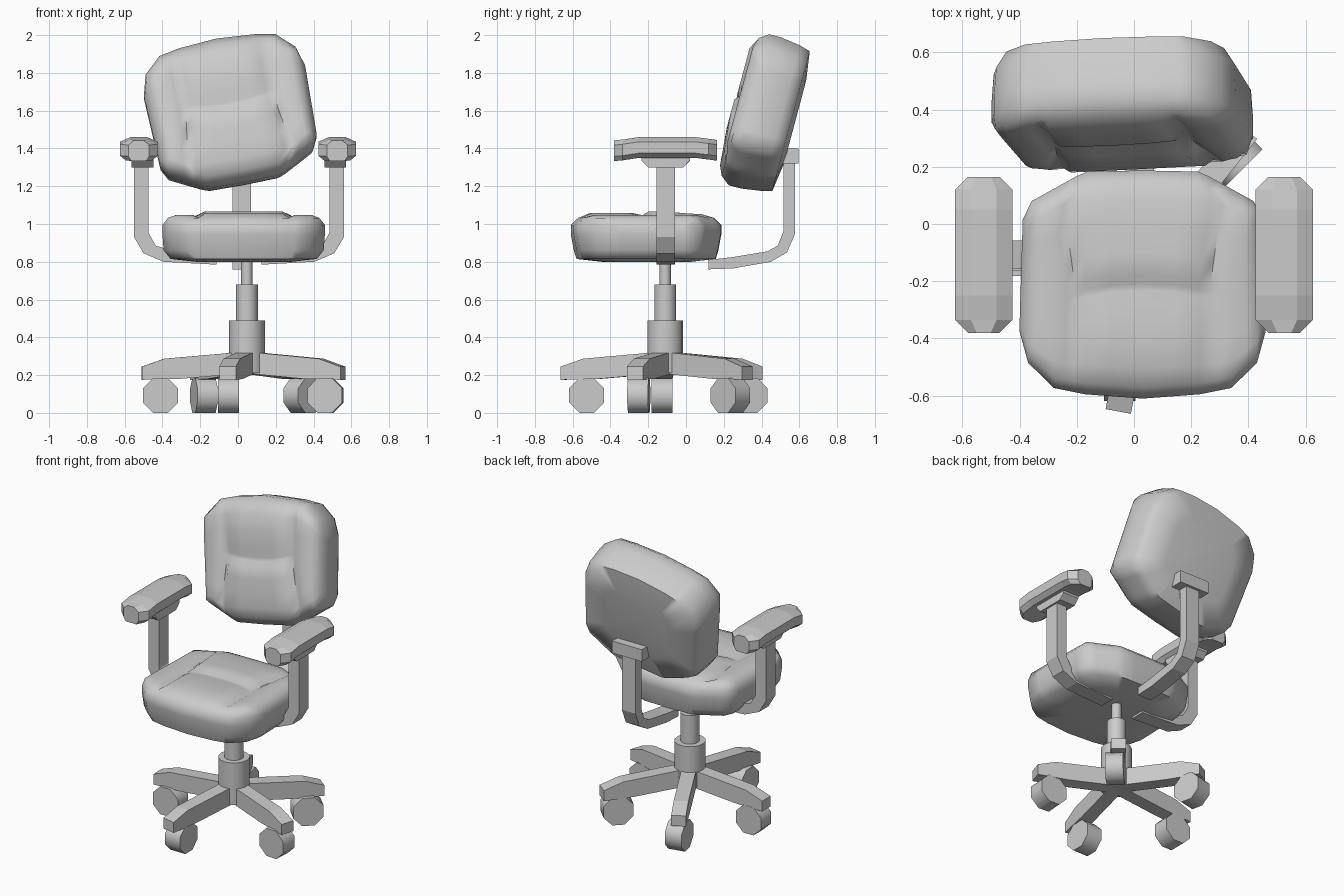
import bpy, bmesh
from math import radians, atan2, hypot, pi
from mathutils import Matrix, Vector

if "Cube" in bpy.data.objects:
    bpy.data.objects.remove(bpy.data.objects["Cube"])


def finish(name, bm, mat=Matrix(), smooth=None):
    bmesh.ops.recalc_face_normals(bm, faces=bm.faces)
    me = bpy.data.meshes.new(name)
    bm.to_mesh(me)
    bm.free()
    if smooth:
        me.shade_smooth()
        me.set_sharp_from_angle(angle=radians(smooth))
    ob = bpy.data.objects.new(name, me)
    ob.matrix_world = mat
    bpy.context.collection.objects.link(ob)
    return ob


def loft(name, sections, mat=Matrix(), smooth=None):
    """Skin equal-length closed sections and cap both ends."""
    bm = bmesh.new()
    rings = [[bm.verts.new(p) for p in s] for s in sections]
    n = len(rings[0])
    for a, b in zip(rings, rings[1:]):
        for i in range(n):
            j = (i + 1) % n
            bm.faces.new((a[i], a[j], b[j], b[i]))
    bm.faces.new(rings[0])
    bm.faces.new(rings[-1])
    return finish(name, bm, mat, smooth)


def prism(name, prof, width, mat=Matrix()):
    """Side profile in local x/z, extruded along local y."""
    return loft(name, [[(x, s * width / 2, z) for x, z in prof] for s in (-1, 1)], mat)


def cylinder(name, r, depth, n, mat, smooth=None):
    bm = bmesh.new()
    bmesh.ops.create_cone(bm, cap_ends=True, segments=n, radius1=r, radius2=r, depth=depth)
    return finish(name, bm, mat, smooth)


def box(name, x, y, z):
    return prism(name, [(x[0], z[0]), (x[1], z[0]), (x[1], z[1]), (x[0], z[1])],
                 y[1] - y[0], Matrix.Translation((0, (y[0] + y[1]) / 2, 0)))


def interp(x, pts):
    for (x0, y0), (x1, y1) in zip(pts, pts[1:]):
        if x <= x1:
            return y0 + (y1 - y0) * (x - x0) / (x1 - x0)
    return pts[-1][1]


# Upholstered cushion: panelled top grid, rounded side rings, flat underside
def cushion(name, mat):
    half = [.43, .40, .36, .31, .27, .24, .20, .11]
    xs = [-h for h in half] + [0] + half[::-1]
    vs = [0, .05, .13, .25, .36, .43, .46, .50, .6, .75, .87, .95, 1]
    front = [(0, -.405), (.2, -.39), (.31, -.368), (.41, -.27), (.43, -.17)]
    back = [(0, .392), (.21, .388), (.40, .285), (.43, .22)]
    warp = [(0, 0), (.11, .02), (.20, .045), (.27, .05), (.31, .035), (.36, .015), (.40, 0)]
    nx, nv = len(xs), len(vs)
    bm = bmesh.new()
    grid = []
    for i, x in enumerate(xs):
        a, col = abs(x), []
        y0, y1 = interp(a, front), interp(a, back)
        for j, v in enumerate(vs):
            y = y0 + (y1 - y0) * v
            edge = min(i, nx - 1 - i, j, nv - 1 - j)
            px = x * (1 - .07 * max(0, y + .15))
            if edge > 1:                           # centre panel widens to the rear
                px += (1 if x > 0 else -1) * interp(a, warp) * max(0, y) / .3
            if .3 < v < .7 and a < .24:            # bowed seam between the pads
                y += .035 * (1 - (a / .22) ** 2)
            if edge == 0:
                z = .07
            elif edge == 1:
                z = .108
            else:
                z = .122
                if a < .22:
                    z += .018 - .05 * max(0, v - .6) if v > .48 else .012 * (v < .4)
                elif a < .255:
                    z -= .014
            col.append(bm.verts.new((px, y, z)))
        grid.append(col)
    for i in range(nx - 1):
        for j in range(nv - 1):
            bm.faces.new((grid[i][j], grid[i + 1][j], grid[i + 1][j + 1], grid[i][j + 1]))
    rim = ([grid[i][0] for i in range(nx)] + [grid[-1][j] for j in range(1, nv)]
           + [grid[i][-1] for i in range(nx - 2, -1, -1)] + [grid[0][j] for j in range(nv - 2, 0, -1)])
    prev, n = rim, len(rim)
    for sx, sy, z in ((1, 1, .02), (.985, .96, -.065), (.90, .925, -.11), (.55, .55, -.127)):
        ring = [bm.verts.new((p.co.x * sx, p.co.y * sy, z)) for p in rim]
        for k in range(n):
            m = (k + 1) % n
            bm.faces.new((prev[k], prev[m], ring[m], ring[k]))
        prev = ring
    bm.faces.new(prev)
    return finish(name, bm, mat, 60)


cushion("seat", Matrix.Translation((.03, -.205, .925)))

# Backrest: same cushion stood up, leaning back and tilted sideways
stand = Matrix(((-1, 0, 0, 0), (0, 0, -1, 0), (0, -1, 0, 0), (0, 0, 0, 1)))
cushion("backrest", Matrix.Translation((-.04, .42, 1.58)) @ Matrix.Rotation(radians(-15), 4, 'X')
        @ Matrix.Rotation(radians(-11), 4, 'Y') @ stand @ Matrix.Diagonal((1.01, .985, 1.28, 1)))

# Gas column
HUB = Vector((.047, -.11, 0))
for nm, r, z0, z1 in (("column_base", .095, .21, .49), ("column_sleeve", .058, .49, .68),
                      ("column_rod", .03, .68, .82)):
    cylinder(nm, r, z1 - z0, 16, Matrix.Translation(HUB + Vector((0, 0, (z0 + z1) / 2))), 40)

# Star base legs with casters: (leg tip x, y, caster x, y, caster swivel)
for k, (tx, ty, cx, cy, sw) in enumerate(((-.055, -.655, -.05, -.526, -90), (.555, -.27, .463, -.25, -4),
                                          (.395, .325, .345, .235, 45), (-.215, .385, -.18, .33, 102),
                                          (-.51, -.12, -.41, -.127, 180))):
    dx, dy = tx - HUB.x, ty - HUB.y
    L, ang = hypot(dx, dy), atan2(dy, dx)
    prism(f"base_leg_{k}", [(0, .21), (L - .2, .18), (L, .175), (L, .245), (L - .12, .287), (0, .325)],
          .09, Matrix.Translation(HUB) @ Matrix.Rotation(ang, 4, 'Z'))
    cylinder(f"caster_{k}", .1, .11, 8, Matrix.Translation((cx, cy, .0925)) @ Matrix.Rotation(radians(sw), 4, 'Z')
             @ Matrix.Rotation(pi / 2, 4, 'X') @ Matrix.Rotation(pi / 8, 4, 'Z'), 50)
    cylinder(f"caster_stem_{k}", .02, .06, 8, Matrix.Translation((cx, cy, .18)))

# Armrests, mirrored left and right
arm = [(.555, 1.33), (.555, .93), (.505, .845), (.40, .80), (.12, .785), (.12, .85), (.39, .87),
       (.44, .885), (.48, .955), (.48, 1.33)]
pad = [(-.1, .03), (-.045, .055), (.045, .055), (.1, .03), (.1, -.03), (.07, -.055), (-.07, -.055), (-.1, -.03)]
stations = [(-.38, .55, -.014), (-.335, 1, -.01), (-.25, 1, .003), (.05, 1, .003), (.12, 1, -.006), (.165, .55, -.012)]
for side, s in (("left", -1), ("right", 1)):
    prism(f"arm_{side}", [(.005 + s * x, z) for x, z in arm], .1, Matrix.Translation((0, -.107, 0)))
    cx = s * .525
    loft(f"arm_pad_{side}", [[(cx + x * w, y, 1.402 + z + dz) for x, z in pad] for y, w, dz in stations])
    bx = .005 + s * .51
    prism(f"arm_bracket_{side}", [(-.235, 1.37), (-.235, 1.335), (-.2, 1.30), (-.015, 1.30), (.02, 1.335), (.02, 1.37)],
          .115, Matrix.Translation((bx, 0, 0)) @ Matrix.Rotation(pi / 2, 4, 'Z'))

# Back support bar and its bracket
prism("back_post", [(.12, .76), (.25, .765), (.45, .80), (.535, .85), (.578, .95), (.578, 1.34), (.515, 1.34),
                    (.515, .96), (.485, .885), (.43, .855), (.25, .825), (.12, .81)],
      .1, Matrix.Translation((.02, 0, 0)) @ Matrix.Rotation(pi / 2, 4, 'Z'))
box("back_bracket", (-.09, .13), (.50, .595), (1.32, 1.40))
